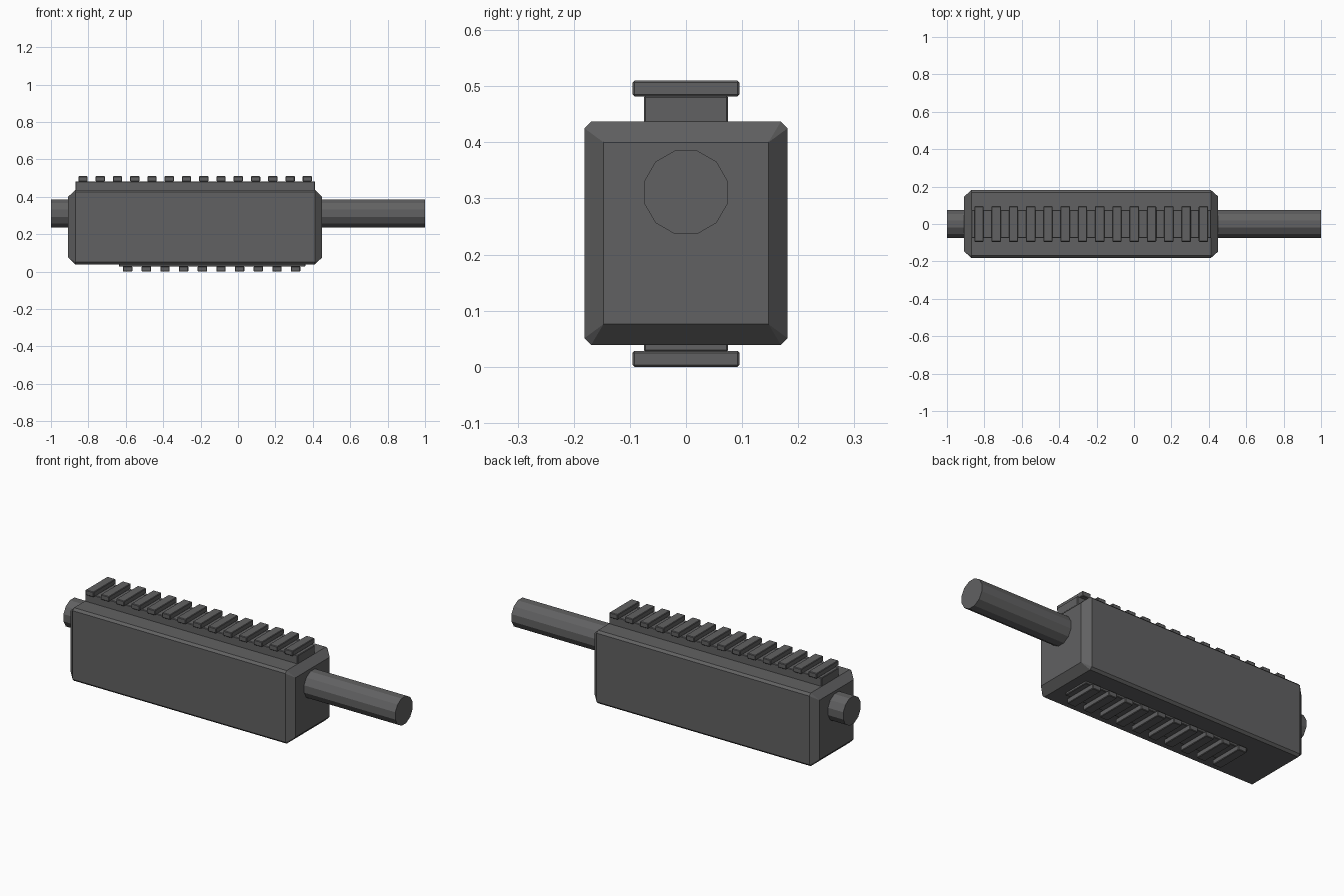
import bpy, bmesh, math
from mathutils import Matrix

cube = bpy.data.objects.get("Cube")
if cube:
    bpy.data.objects.remove(cube, do_unlink=True)

# Single dark metal colour
metal = bpy.data.materials.new("dark_grey_metal")
metal.use_nodes = True
colour = (0.12, 0.12, 0.122, 1)
metal.diffuse_color = colour
metal.node_tree.nodes["Principled BSDF"].inputs["Base Color"].default_value = colour


def finish(name, bm):
    bmesh.ops.recalc_face_normals(bm, faces=bm.faces)
    mesh = bpy.data.meshes.new(name)
    bm.to_mesh(mesh)
    bm.free()
    mesh.materials.append(metal)
    obj = bpy.data.objects.new(name, mesh)
    bpy.context.collection.objects.link(obj)
    return obj


def box(name, x0, x1, half_y, z0, z1, bevel=0.003):
    bm = bmesh.new()
    bmesh.ops.create_cube(bm, size=1)
    bmesh.ops.scale(bm, vec=(x1 - x0, 2 * half_y, z1 - z0), verts=bm.verts)
    bmesh.ops.translate(bm, vec=((x0 + x1) / 2, 0, (z0 + z1) / 2), verts=bm.verts)
    obj = finish(name, bm)
    mod = obj.modifiers.new("edge_chamfer", 'BEVEL')
    mod.width = bevel
    mod.segments = 1
    return obj


# Receiver body: chamfered block whose ends taper to plain rectangles
def receiver():
    bm = bmesh.new()
    mid_z, hy, hz, c = 0.238, 0.181, 0.199, 0.012

    def ring(x, pts):
        return [bm.verts.new((x, y, mid_z + z)) for y, z in pts]

    signs = [(1, 1), (-1, 1), (-1, -1), (1, -1)]
    octagon = []
    for sy, sz in signs:
        corner = [(sy * hy, sz * (hz - c)), (sy * (hy - c), sz * hz)]
        octagon += corner if sy * sz > 0 else corner[::-1]
    rect = [(sy * 0.147, sz * 0.162) for sy, sz in signs]

    a, b = ring(-0.87, octagon), ring(0.412, octagon)
    for i in range(8):
        j = (i + 1) % 8
        bm.faces.new((a[i], a[j], b[j], b[i]))
    for o, x in ((a, -0.908), (b, 0.45)):
        e = ring(x, rect)
        bm.faces.new(e)
        for i in range(4):
            j = (i + 1) % 4
            bm.faces.new((e[i], o[2 * i], o[2 * i + 1]))
            bm.faces.new((e[i], o[2 * i + 1], o[2 * j], e[j]))
    finish("receiver_body", bm)


receiver()

# Twelve-sided barrel and rear stub
def tube(name, x0, x1):
    bm = bmesh.new()
    spin = Matrix.Rotation(math.pi / 2, 4, 'Y') @ Matrix.Rotation(math.pi / 12, 4, 'Z')
    move = Matrix.Translation(((x0 + x1) / 2, 0, 0.311))
    bmesh.ops.create_cone(bm, cap_ends=True, segments=12, radius1=0.077,
                          radius2=0.077, depth=x1 - x0, matrix=move @ spin)
    finish(name, bm)


tube("barrel", 0.43, 1.0)
tube("rear_stub", -1.0, -0.89)


# Rails: a narrow base strip carrying evenly spaced wider teeth
def rail(name, x0, x1, base, teeth, first, last, count):
    box(name + "_base", x0, x1, 0.075, *base)
    for i in range(count):
        x = first + (last - first) * i / (count - 1)
        box(f"{name}_tooth_{i + 1}", x - 0.025, x + 0.025, 0.095, *teeth)


rail("top_rail", -0.87, 0.412, (0.43, 0.483), (0.482, 0.51), -0.829, 0.371, 14)
rail("bottom_rail", -0.637, 0.36, (0.027, 0.046), (0, 0.028), -0.59, 0.308, 10)
